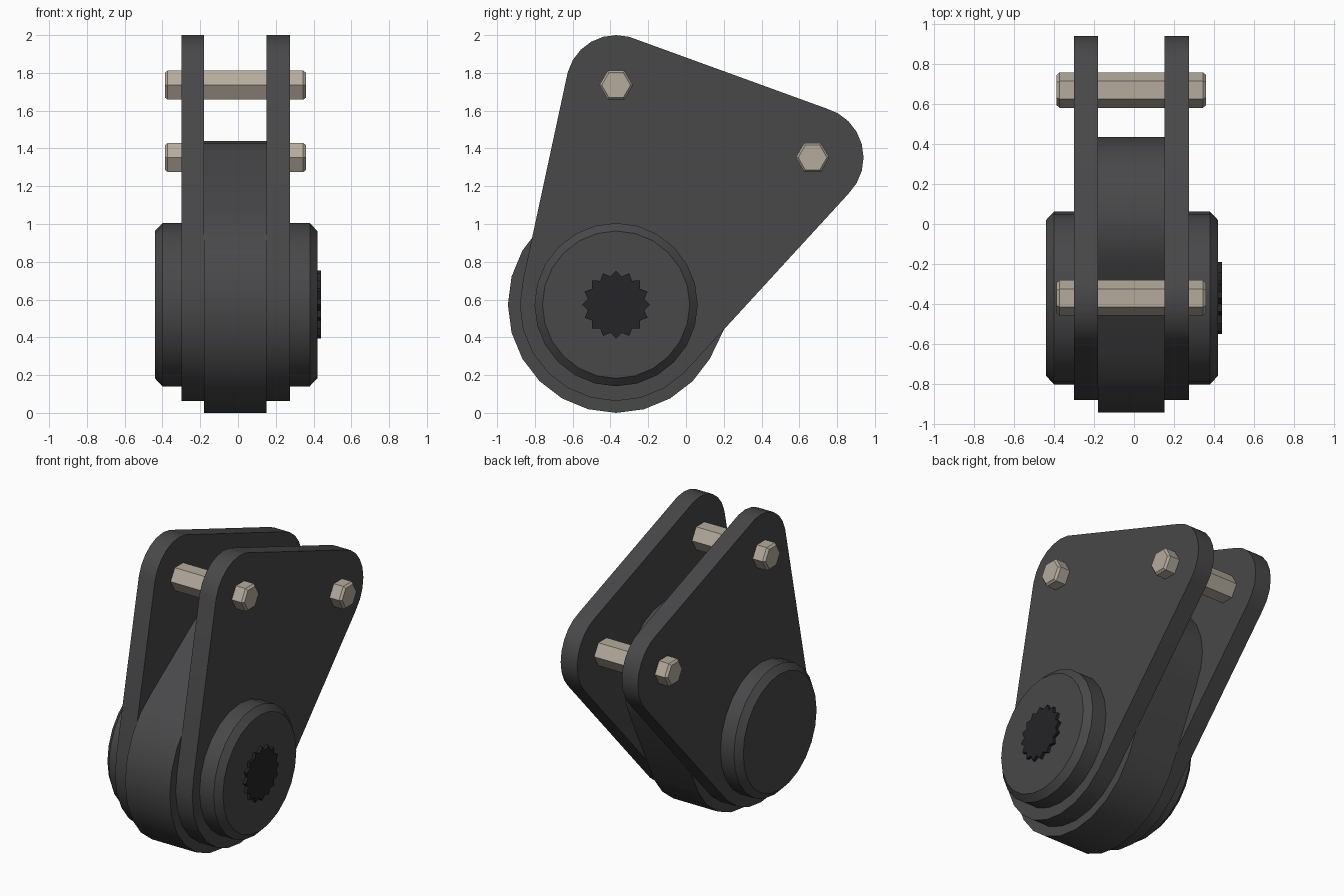
import bpy, bmesh
from math import cos, sin, radians, tau
from mathutils import Vector
from mathutils.geometry import convex_hull_2d

if "Cube" in bpy.data.objects:
    bpy.data.objects.remove(bpy.data.objects["Cube"])

PIVOT = (-0.37, 0.573)     # main hub axis (y, z)
BOLT_A = (-0.37, 1.735)    # upper bolt axis
BOLT_B = (0.67, 1.352)     # rear bolt axis


def material(name, rgb):
    m = bpy.data.materials.new(name)
    m.diffuse_color = (*rgb, 1)
    m.use_nodes = True
    m.node_tree.nodes["Principled BSDF"].inputs["Base Color"].default_value = m.diffuse_color
    return m


DARK = material("dark_metal", (0.065, 0.065, 0.068))
BLACK = material("black_metal", (0.018, 0.018, 0.02))
STEEL = material("pale_steel", (0.46, 0.41, 0.34))


def circle(c, r, n=24):
    return [(c[0] + r * cos(tau * i / n), c[1] + r * sin(tau * i / n)) for i in range(n)]


def hull(*circles):
    """Outline wrapped tightly around several (centre, radius) circles."""
    pts = [Vector(p) for c, r in circles for p in circle(c, r)]
    return [tuple(pts[i]) for i in convex_hull_2d(pts)]


def loft(name, sections, mat, smooth=True):
    """Solid through (x, outline) sections, capped at both ends."""
    bm = bmesh.new()
    rings = [[bm.verts.new((x, y, z)) for y, z in pts] for x, pts in sections]
    n = len(rings[0])
    for a, b in zip(rings, rings[1:]):
        for i in range(n):
            j = (i + 1) % n
            bm.faces.new((a[i], a[j], b[j], b[i]))
    bm.faces.new(rings[0])
    bm.faces.new(rings[-1])
    bmesh.ops.recalc_face_normals(bm, faces=bm.faces)
    me = bpy.data.meshes.new(name)
    bm.to_mesh(me)
    bm.free()
    me.materials.append(mat)
    ob = bpy.data.objects.new(name, me)
    bpy.context.collection.objects.link(ob)
    if smooth:
        bpy.ops.object.select_all(action='DESELECT')
        ob.select_set(True)
        bpy.context.view_layer.objects.active = ob
        bpy.ops.object.shade_smooth_by_angle(angle=radians(30))


# Two triangular side plates
plate = hull((PIVOT, 0.51), (BOLT_A, 0.265), (BOLT_B, 0.27))
for name, x0, x1 in (("left_plate", -0.30, -0.18), ("right_plate", 0.152, 0.275)):
    loft(name, [(x0, plate), (x1, plate)], DARK)

# Central body leaning back between the plates
body = hull((PIVOT, 0.573), ((0.015, 1.02), 0.42))
loft("central_body", [(-0.18, body), (0.152, body)], DARK)

# Chamfered hub caps on both sides
for name, x0, x1, x2 in (("left_hub", -0.30, -0.40, -0.44), ("right_hub", 0.275, 0.38, 0.42)):
    wide, narrow = circle(PIVOT, 0.432), circle(PIVOT, 0.39)
    loft(name, [(x0, wide), (x1, wide), (x2, narrow)], DARK)

# Splined shaft end on the right hub
spline = [(PIVOT[0] + r * cos(tau * i / 32), PIVOT[1] + r * sin(tau * i / 32))
          for i in range(32) for r in [0.152 if i % 2 else 0.18]]
loft("splined_shaft", [(0.40, spline), (0.44, spline)], BLACK, smooth=False)

# Hexagonal through bolts with chamfered ends
for name, c in (("upper_bolt", BOLT_A), ("rear_bolt", BOLT_B)):
    big, small = circle(c, 0.089, 6), circle(c, 0.076, 6)
    loft(name, [(-0.387, small), (-0.372, big), (0.345, big), (0.36, small)], STEEL, smooth=False)
